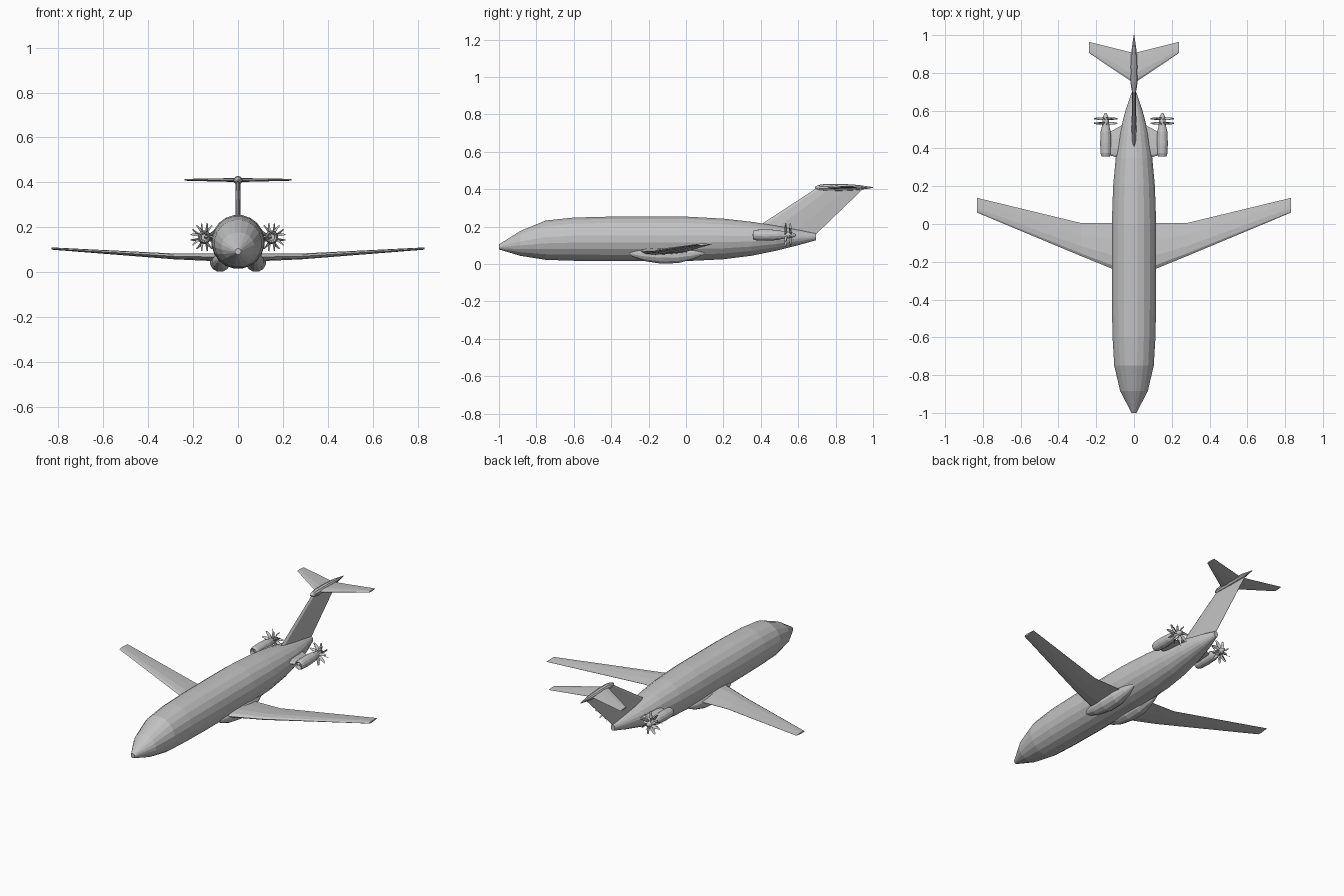
import bpy, bmesh
from math import sin, cos, pi
from mathutils import Vector

if "Cube" in bpy.data.objects:
    bpy.data.objects.remove(bpy.data.objects["Cube"], do_unlink=True)

grey = bpy.data.materials.new("light grey")
grey.use_nodes = True
grey.diffuse_color = (0.55, 0.55, 0.55, 1)
grey.node_tree.nodes["Principled BSDF"].inputs["Base Color"].default_value = grey.diffuse_color


def loft(bm, rings):
    """Skin a row of equal point rings and cap both ends."""
    rows = [[bm.verts.new(p) for p in ring] for ring in rings]
    n = len(rows[0])
    for a, b in zip(rows, rows[1:]):
        for i in range(n):
            j = (i + 1) % n
            bm.faces.new((a[i], a[j], b[j], b[i]))
    bm.faces.new(rows[0])
    bm.faces.new(rows[-1][::-1])


def make(name, lofts, mirrored=False):
    bm = bmesh.new()
    for rings in lofts:
        loft(bm, rings)
    bmesh.ops.recalc_face_normals(bm, faces=bm.faces)
    mesh = bpy.data.meshes.new(name)
    bm.to_mesh(mesh)
    bm.free()
    mesh.materials.append(grey)
    ob = bpy.data.objects.new(name, mesh)
    bpy.context.collection.objects.link(ob)
    if mirrored:
        ob.modifiers.new("Mirror", 'MIRROR').use_mirror_merge = False
    return ob


def oval(x, y, z, rx, rz, sides):
    return [(x + rx * cos(2 * pi * (i + 0.5) / sides), y,
             z + rz * sin(2 * pi * (i + 0.5) / sides)) for i in range(sides)]


FOIL = [(0, 0), (0.08, 0.7), (0.3, 1), (0.65, 0.65), (1, 0.06),
        (1, -0.06), (0.65, -0.65), (0.3, -1), (0.08, -0.7)]


def foil(le, te, up, half):
    """Wing section from leading to trailing edge, thickened along up."""
    le, te, up = Vector(le), Vector(te), Vector(up)
    return [le.lerp(te, f) + up * half * t for f, t in FOIL]


# Fuselage: y, bottom z, top z, half width
body = [(-1, 0.078, 0.105, 0.013), (-0.885, 0.043, 0.178, 0.074),
        (-0.75, 0.021, 0.234, 0.106), (-0.6, 0.016, 0.25, 0.115),
        (-0.4, 0.014, 0.255, 0.119), (0, 0.014, 0.255, 0.119),
        (0.2, 0.024, 0.244, 0.112), (0.35, 0.043, 0.227, 0.098),
        (0.48, 0.07, 0.206, 0.077), (0.6, 0.1, 0.183, 0.046),
        (0.695, 0.127, 0.163, 0.013)]
make("fuselage", [[oval(0, y, (b + t) / 2, w, (t - b) / 2, 20) for y, b, t, w in body]])

# Belly pods beside the keel
pod = [(-0.315, 0.062, 0.004), (-0.28, 0.056, 0.02), (-0.22, 0.05, 0.036),
       (-0.13, 0.046, 0.046), (-0.04, 0.047, 0.043), (0.04, 0.053, 0.027),
       (0.11, 0.062, 0.004)]
make("belly_pod", [[oval(0.08, y, z, r, r, 12) for y, z, r in pod]], True)

# Main wing
UP, SIDE = (0, 0, 1), (1, 0, 0)
make("main_wing", [[
    foil((0.04, -0.268, 0.066), (0.04, 0.005, 0.062), UP, 0.019),
    foil((0.28, -0.17, 0.07), (0.28, 0.005, 0.068), UP, 0.013),
    foil((0.83, 0.06, 0.104), (0.83, 0.138, 0.106), UP, 0.005)]], True)

# Swept fin, tailplane and the bullet fairing where they meet
make("tail_fin", [[
    foil((0, 0.36, 0.185), (0, 0.68, 0.145), SIDE, 0.013),
    foil((0, 0.705, 0.41), (0, 0.95, 0.405), SIDE, 0.01)]])
make("tailplane", [[
    foil((0, 0.745, 0.41), (0, 0.905, 0.41), UP, 0.009),
    foil((0.238, 0.905, 0.411), (0.238, 0.964, 0.411), UP, 0.004)]], True)
bullet = [(0.69, 0.004), (0.71, 0.014), (0.75, 0.02), (0.83, 0.02),
          (0.92, 0.014), (1, 0.002)]
make("tail_bullet", [[oval(0, y, 0.409, r, r, 10) for y, r in bullet]])

# Engine nacelles with recessed intakes and tapering hubs
EX, EZ = 0.15, 0.155
nacelle = [(0.38, 0.014), (0.362, 0.018), (0.358, 0.022), (0.375, 0.028),
           (0.43, 0.03), (0.49, 0.027), (0.52, 0.02), (0.565, 0.016), (0.588, 0.005)]
make("engine_nacelle", [[oval(EX, y, EZ, r, r, 14) for y, r in nacelle]], True)
make("engine_pylon", [[
    foil((0.05, 0.34, EZ), (0.05, 0.53, EZ), UP, 0.012),
    foil((EX, 0.37, EZ), (EX, 0.475, EZ), UP, 0.009)]], True)


# Two contra-rotating rows of curved blades
def blade(angle, y, turn):
    out = Vector((cos(angle), 0, sin(angle)))
    tangent = Vector((-sin(angle), 0, cos(angle))) * turn
    rings = []
    for r, chord, sweep in [(0.012, 0.014, 0), (0.036, 0.018, 0.003), (0.062, 0.009, 0.012)]:
        mid = Vector((EX, y, EZ)) + out * r - tangent * sweep
        across = (tangent + Vector((0, 1.2, 0))).normalized() * chord / 2
        rings.append(foil(mid - across, mid + across, across.cross(out).normalized(), 0.0012))
    return rings


for label, y, turn in (("front", 0.533, 1), ("rear", 0.558, -1)):
    make(label + "_propeller", [blade(2 * pi * (i + 0.5) / 8, y, turn) for i in range(8)], True)
